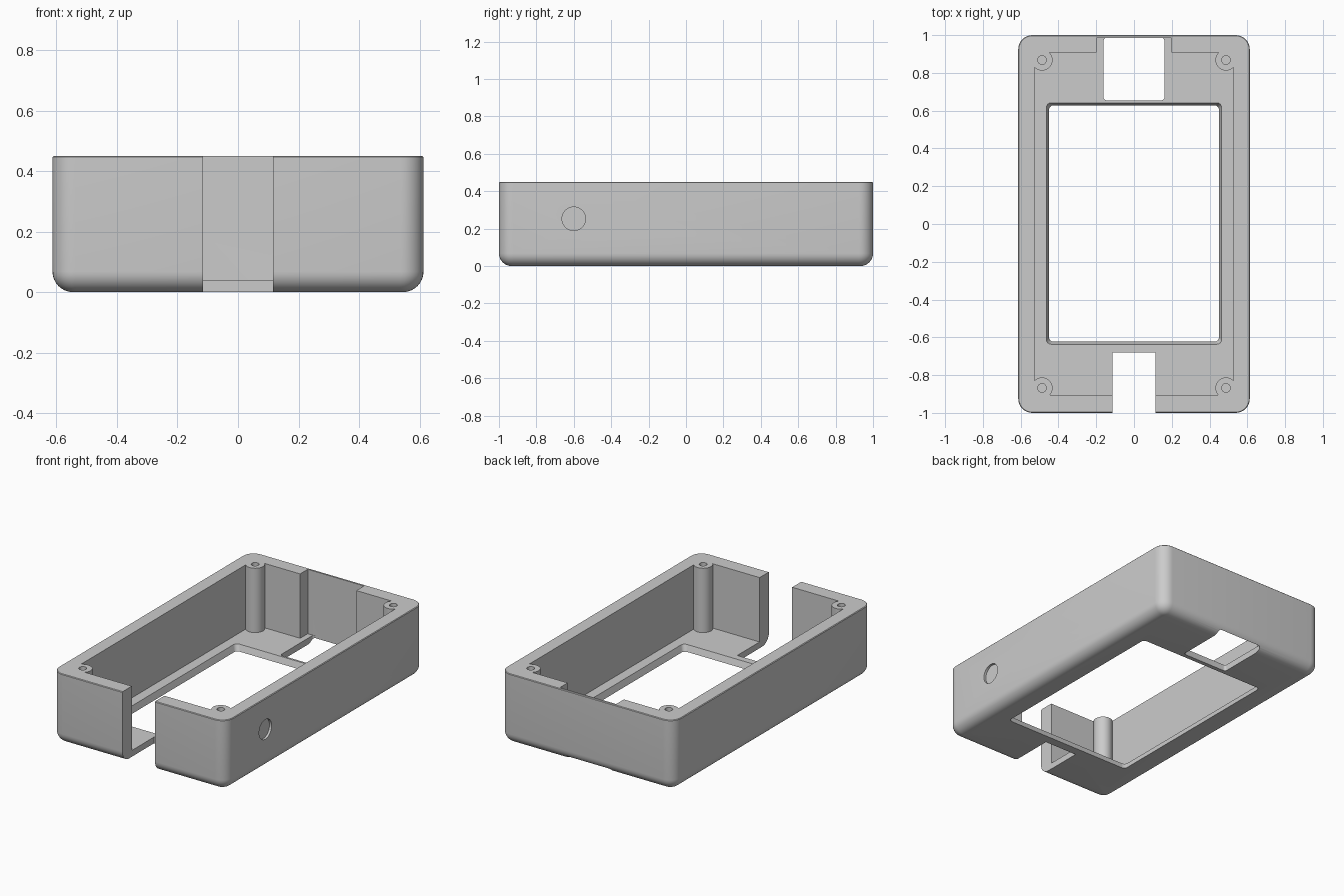
import bpy
import bmesh
from mathutils import Matrix

cube = bpy.data.objects.get("Cube")
if cube:
    bpy.data.objects.remove(cube, do_unlink=True)

HEIGHT, FLOOR = 0.45, 0.04

grey = bpy.data.materials.new("plain grey")
grey.use_nodes = True
COLOUR = (0.6, 0.6, 0.6, 1)
grey.diffuse_color = COLOUR
grey.node_tree.nodes["Principled BSDF"].inputs["Base Color"].default_value = COLOUR


def finish(bm, name):
    bmesh.ops.recalc_face_normals(bm, faces=bm.faces)
    mesh = bpy.data.meshes.new(name)
    bm.to_mesh(mesh)
    bm.free()
    mesh.materials.append(grey)
    ob = bpy.data.objects.new(name, mesh)
    bpy.context.collection.objects.link(ob)
    return ob


def bevel_edges(bm, test, radius, segments):
    edges = [e for e in bm.edges if test(e.verts[0].co, e.verts[1].co)]
    bmesh.ops.bevel(bm, geom=edges, offset=radius, segments=segments,
                    profile=0.5, affect='EDGES', clamp_overlap=True)


def block(name, x, y, z, corner=0, bottom=0, rim=0, taper=0):
    """Box between (min, max) pairs with optional rounded edges."""
    bm = bmesh.new()
    bmesh.ops.create_cube(bm, size=1)
    for v in bm.verts:
        v.co = [r[0] + (c + 0.5) * (r[1] - r[0]) for c, r in zip(v.co, (x, y, z))]
    if corner:
        bevel_edges(bm, lambda a, b: abs(a.z - b.z) > 1e-4, corner, 8)
    if bottom:
        bevel_edges(bm, lambda a, b: max(a.z, b.z) < z[0] + 1e-4, bottom, 8)
    if rim:
        bevel_edges(bm, lambda a, b: min(a.z, b.z) > z[1] - 1e-4, rim, 1)
    if taper:
        cx, cy = sum(x) / 2, sum(y) / 2
        for v in bm.verts:
            if v.co.z < z[0] + 1e-4:
                v.co.x -= taper if v.co.x > cx else -taper
                v.co.y -= taper if v.co.y > cy else -taper
    return finish(bm, name)


def rod(name, centre, radius, length, axis='Z'):
    bm = bmesh.new()
    bmesh.ops.create_cone(bm, cap_ends=True, segments=32, radius1=radius,
                          radius2=radius, depth=length)
    turn = Matrix.Rotation(1.5707963, 4, 'Y') if axis == 'X' else Matrix()
    bm.transform(Matrix.Translation(centre) @ turn)
    return finish(bm, name)


def cut(target, cutter):
    """Subtract the cutter, bake the result and discard the cutter."""
    mod = target.modifiers.new("cut", 'BOOLEAN')
    mod.operation, mod.solver, mod.object = 'DIFFERENCE', 'EXACT', cutter
    cutter.hide_render = True
    bpy.context.view_layer.update()
    baked = bpy.data.meshes.new_from_object(
        target.evaluated_get(bpy.context.evaluated_depsgraph_get()))
    target.modifiers.clear()
    target.data = baked
    bpy.data.objects.remove(cutter, do_unlink=True)


# Outer shell with rounded corners and bottom
case = block("enclosure_case", (-0.613, 0.613), (-1, 1), (0, HEIGHT),
             corner=0.075, bottom=0.068, rim=0.004)

# Cavity, leaving a screw post standing in each corner
posts = [(sx * 0.487, sy * 0.868) for sx in (-1, 1) for sy in (-1, 1)]
cavity = block("cavity", (-0.527, 0.527), (-0.905, 0.908), (FLOOR, 0.6))
for px, py in posts:
    cut(cavity, rod("post", (px, py, 0.3), 0.056, 0.8))
cut(case, cavity)

# Screw holes
for px, py in posts:
    cut(case, rod("screw_hole", (px, py, 0.4), 0.023, 0.4))

# Thinned back wall, floor port, front slot and window
cut(case, block("back_recess", (-0.198, 0.198), (0.8, 0.985), (FLOOR, 0.6)))
cut(case, block("floor_port", (-0.161, 0.161), (0.655, 0.985), (-0.1, 0.2),
                corner=0.015))
cut(case, block("front_slot", (-0.115, 0.115), (-1.2, -0.68), (-0.1, 0.6)))
cut(case, block("window", (-0.467, 0.467), (-0.64, 0.645), (-0.01, 0.05),
                corner=0.025, taper=0.02))

# Shallow round dimples on the side wall
dimples = [(-0.6, 0.253, 0.063)]
dimples += [(y, z, 0.026) for y in (-0.3, -0.188) for z in (0.2, 0.31)]
for y, z, radius in dimples:
    cut(case, rod("dimple", (0.648, y, z), radius, 0.1, 'X'))

# Smooth shading with sharp edges kept
bpy.ops.object.select_all(action='DESELECT')
case.select_set(True)
bpy.context.view_layer.objects.active = case
bpy.ops.object.shade_smooth_by_angle(angle=0.5)
